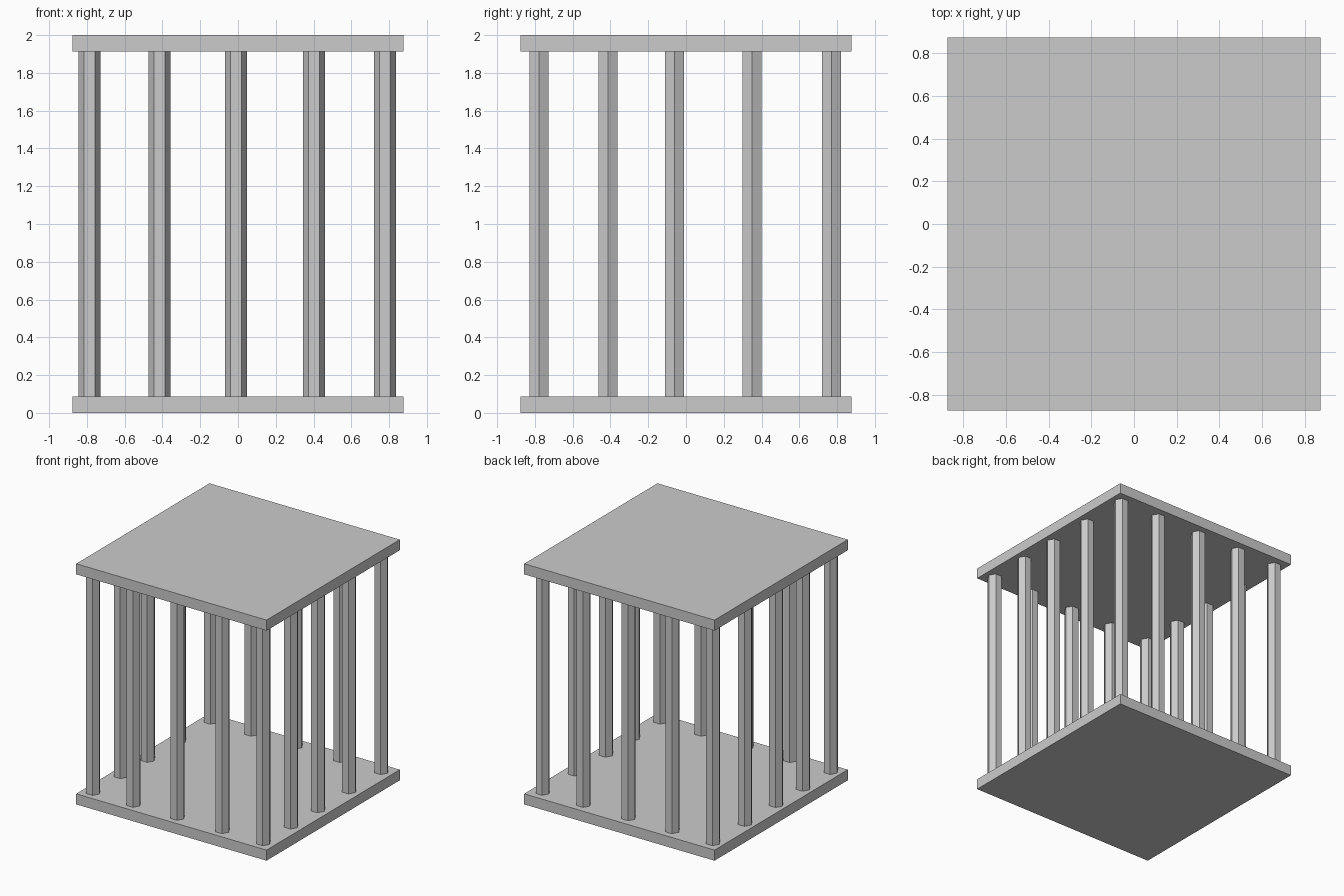
import bpy

if "Cube" in bpy.data.objects:
    bpy.data.objects.remove(bpy.data.objects["Cube"])

HALF = 0.875      # plate half width
PLATE = 0.088     # plate thickness
BAR_R = 0.058     # bar circumradius


def plate(name, z):
    bpy.ops.mesh.primitive_cube_add(size=1, location=(0, 0, z))
    ob = bpy.context.object
    ob.name = name
    ob.scale = (2 * HALF, 2 * HALF, PLATE)
    bpy.ops.object.transform_apply(location=False, rotation=False, scale=True)


def bar(name, x, y):
    # hexagonal bar with flat sides facing front and back
    bpy.ops.mesh.primitive_cylinder_add(
        vertices=6, radius=BAR_R, depth=2 - 2 * PLATE,
        location=(x, y, 1), rotation=(0, 0, 0.5235988))
    bpy.context.object.name = name


# floor and roof plates
plate("floor_plate", PLATE / 2)
plate("roof_plate", 2 - PLATE / 2)

# bars around the perimeter, unevenly spaced
xs = [-0.787, -0.415, -0.011, 0.402, 0.778]
ys = [-0.778, -0.414, -0.06, 0.349, 0.77]
for i, x in enumerate(xs):
    for j, y in enumerate(ys):
        if i in (0, 4) or j in (0, 4):
            bar(f"cage_bar_{i}_{j}", x, y)
